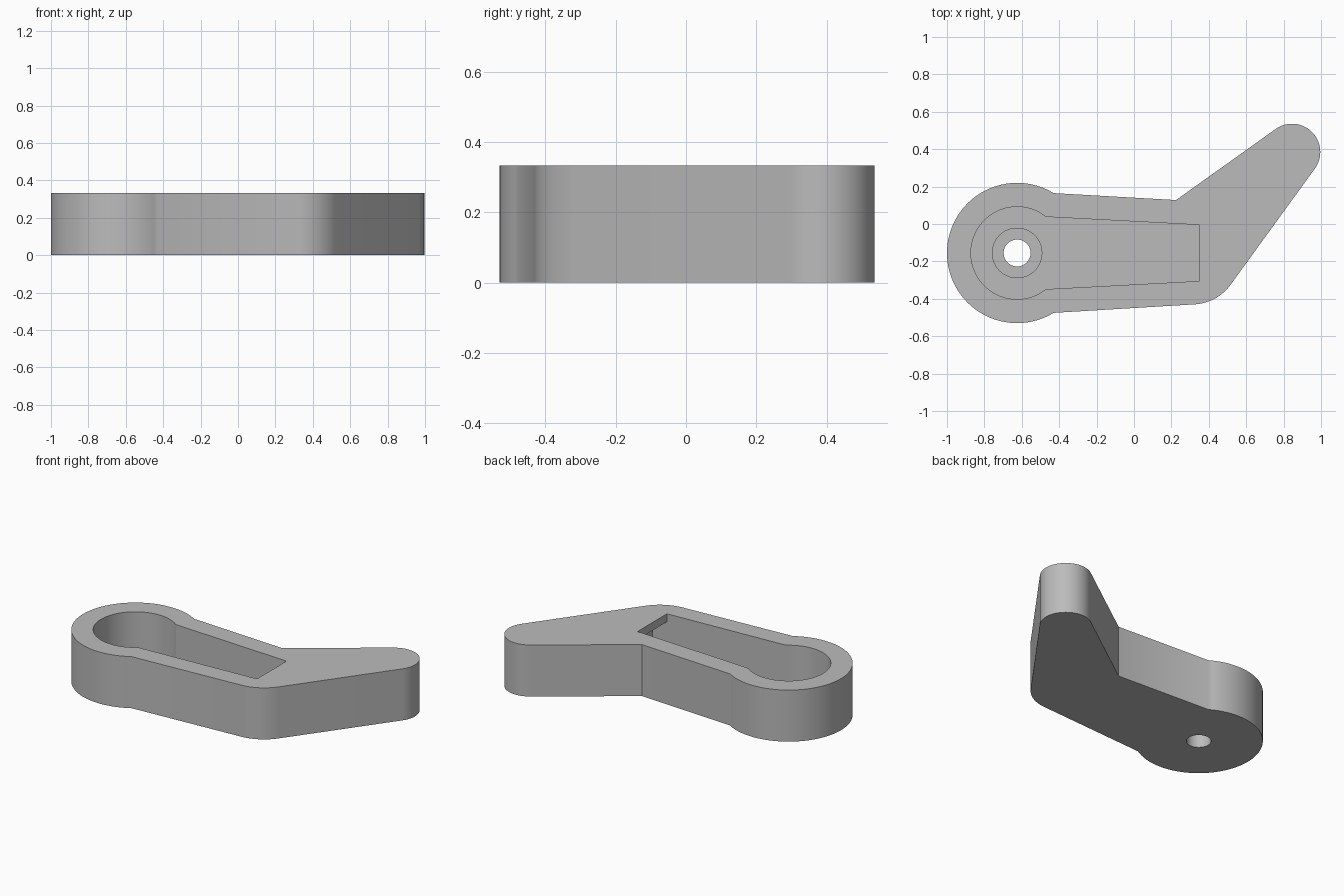
import bpy, bmesh
from math import cos, sin, radians

cube = bpy.data.objects.get("Cube")
if cube:
    bpy.data.objects.remove(cube, do_unlink=True)

grey = bpy.data.materials.new("plain grey")
grey.use_nodes = True
COLOUR = (0.5, 0.5, 0.5, 1)
grey.diffuse_color = COLOUR
grey.node_tree.nodes["Principled BSDF"].inputs["Base Color"].default_value = COLOUR

HUB = (-0.625, -0.155)
HEIGHT, FLOOR, ROOF, BOSS = 0.333, 0.06, 0.281, 0.13


def arc(centre, r, start, end, n):
    angles = [radians(start + (end - start) * i / n) for i in range(n + 1)]
    return [(centre[0] + r * cos(a), centre[1] + r * sin(a)) for a in angles]


def prism(name, points, z0, z1):
    """Extrude a flat outline from z0 up to z1."""
    bm = bmesh.new()
    face = bm.faces.new([bm.verts.new((x, y, z0)) for x, y in points])
    top = bmesh.ops.extrude_face_region(bm, geom=[face])["geom"]
    verts = [v for v in top if isinstance(v, bmesh.types.BMVert)]
    bmesh.ops.translate(bm, verts=verts, vec=(0, 0, z1 - z0))
    bmesh.ops.recalc_face_normals(bm, faces=bm.faces)
    mesh = bpy.data.meshes.new(name)
    bm.to_mesh(mesh)
    bm.free()
    obj = bpy.data.objects.new(name, mesh)
    bpy.context.collection.objects.link(obj)
    mesh.materials.append(grey)
    return obj


def combine(target, other, operation):
    """Apply a boolean and remove the helper."""
    other.hide_render = True
    mod = target.modifiers.new("combine", 'BOOLEAN')
    mod.operation, mod.solver, mod.object = operation, 'EXACT', other
    bpy.ops.object.select_all(action='DESELECT')
    bpy.context.view_layer.objects.active = target
    target.select_set(True)
    bpy.ops.object.modifier_apply(modifier=mod.name)
    bpy.data.objects.remove(other, do_unlink=True)


# Lever outline: round hub, tapering body, angled arm with round tip
outline = arc(HUB, 0.375, 58.6, 301.4, 64)
outline += arc((0.31, -0.175), 0.255, -86.6, -35.3, 16)
outline += arc((0.845, 0.385), 0.151, -35.3, 125, 32)
outline.append((0.225, 0.128))
lever = prism("lever_body", outline, 0, HEIGHT)

# Keyhole pocket, open at the top
rim = arc(HUB, 0.247, 51.5, 308.5, 64)
pocket = prism("pocket_cutter", rim + [(0.35, -0.305), (0.35, -0.005)], FLOOR, HEIGHT + 0.1)
combine(lever, pocket, 'DIFFERENCE')

# Undercut below the lip at the end of the pocket
recess = prism("undercut_cutter", [(0.3, -0.3075), (0.45, -0.3), (0.45, -0.01), (0.3, -0.0025)],
               FLOOR, ROOF)
combine(lever, recess, 'DIFFERENCE')

# Pivot boss and its through hole
boss = prism("boss_add", arc(HUB, 0.135, 0, 352.5, 47), FLOOR - 0.02, BOSS)
combine(lever, boss, 'UNION')
hole = prism("hole_cutter", arc(HUB, 0.072, 0, 352.5, 47), -0.1, HEIGHT + 0.1)
combine(lever, hole, 'DIFFERENCE')

bpy.ops.object.shade_smooth_by_angle(angle=radians(30))
